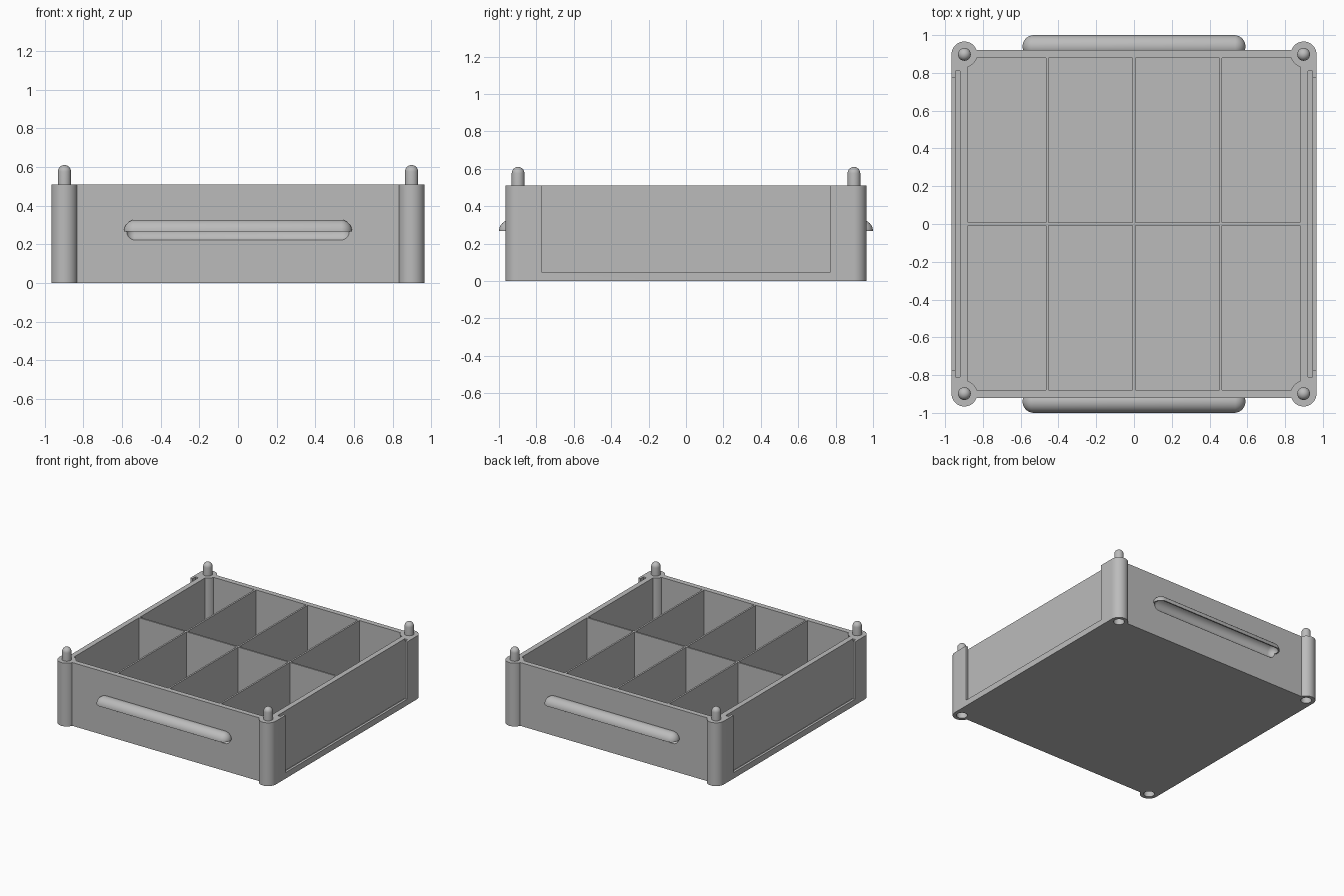
import bpy, bmesh
from math import radians, pi, cos, sin
from mathutils import Matrix, Vector

if "Cube" in bpy.data.objects:
    bpy.data.objects.remove(bpy.data.objects["Cube"], do_unlink=True)

grey = bpy.data.materials.new("mid_grey")
grey.use_nodes = True
COLOR = (0.5, 0.5, 0.5, 1)
grey.diffuse_color = COLOR
grey.node_tree.nodes["Principled BSDF"].inputs["Base Color"].default_value = COLOR

HEIGHT, POST, POST_R = 0.51, 0.898, 0.068
GRIP_Y, GRIP_Z, GRIP_HALF = 0.94, 0.267, 0.53
SIGNS = (-1, 1)


def finish(bm, name):
    bmesh.ops.recalc_face_normals(bm, faces=bm.faces)
    mesh = bpy.data.meshes.new(name)
    bm.to_mesh(mesh)
    bm.free()
    ob = bpy.data.objects.new(name, mesh)
    bpy.context.collection.objects.link(ob)
    mesh.materials.append(grey)
    return ob


def box(name, x0, x1, y0, y1, z0, z1):
    bm = bmesh.new()
    size = Matrix.Diagonal((x1 - x0, y1 - y0, z1 - z0, 1))
    mid = Vector((x0 + x1, y0 + y1, z0 + z1)) / 2
    bmesh.ops.create_cube(bm, size=1, matrix=Matrix.Translation(mid) @ size)
    return finish(bm, name)


def cylinder(name, x, y, r, z0, z1):
    bm = bmesh.new()
    bmesh.ops.create_cone(bm, cap_ends=True, segments=48, radius1=r, radius2=r,
                          depth=z1 - z0, matrix=Matrix.Translation((x, y, (z0 + z1) / 2)))
    return finish(bm, name)


def capsule(name, side, r, half_shell=False):
    """Round-ended bar along x; half_shell keeps the upper outer part only."""
    bm = bmesh.new()
    bmesh.ops.create_uvsphere(bm, u_segments=32, v_segments=17, radius=r,
                              matrix=Matrix.Rotation(pi / 2, 4, 'Y'))
    for v in bm.verts:
        v.co.x += GRIP_HALF if v.co.x > 0 else -GRIP_HALF
        v.co += Vector((0, side * GRIP_Y, GRIP_Z))
    if half_shell:
        for co, no in (((0, 0, GRIP_Z), (0, 0, -1)),
                       ((0, side * 0.915, 0), (0, -side, 0))):
            cut = bmesh.ops.bisect_plane(bm, geom=bm.verts[:] + bm.edges[:] + bm.faces[:],
                                         plane_co=co, plane_no=no, clear_outer=True)
            edges = [e for e in cut["geom_cut"] if isinstance(e, bmesh.types.BMEdge)]
            bmesh.ops.holes_fill(bm, edges=[e for e in edges if e.is_boundary])
    return finish(bm, name)


def combine(target, other, operation):
    """Apply a boolean and discard the second object."""
    bpy.context.view_layer.objects.active = target
    mod = target.modifiers.new("cut", 'BOOLEAN')
    mod.operation, mod.object, mod.solver = operation, other, 'EXACT'
    bpy.ops.object.modifier_apply(modifier=mod.name)
    bpy.data.objects.remove(other, do_unlink=True)


# Tray shell with its open interior
tray = box("tray", -0.966, 0.966, -POST, POST, 0, HEIGHT)
combine(tray, box("ends", -POST, POST, -0.92, 0.92, 0, HEIGHT), 'UNION')
combine(tray, box("cavity", -0.878, 0.878, -0.878, 0.878, 0.04, 0.7), 'DIFFERENCE')

# Corner posts with stacking sockets underneath
for sx in SIGNS:
    for sy in SIGNS:
        x, y = sx * POST, sy * POST
        combine(tray, cylinder("post", x, y, POST_R, 0, HEIGHT), 'UNION')
        combine(tray, cylinder("socket", x, y, 0.04, -0.1, 0.11), 'DIFFERENCE')

# Compartment dividers
for x in (-0.46, 0, 0.46):
    combine(tray, box("divider", x - 0.007, x + 0.007, -0.9, 0.9, 0.02, HEIGHT), 'UNION')
combine(tray, box("divider", -0.89, 0.89, -0.007, 0.007, 0.02, HEIGHT), 'UNION')

# Label slots and their open windows on both sides
for s in SIGNS:
    xs = sorted((s * 0.92, s * 0.946))
    combine(tray, box("slot", *xs, -0.81, 0.81, 0.03, 0.7), 'DIFFERENCE')
    xs = sorted((s * 0.935, s * 1.1))
    combine(tray, box("window", *xs, -0.773, 0.773, 0.048, 0.7), 'DIFFERENCE')

# Hollow pull handles with finger recesses
parts = [tray]
for s, label in ((-1, "front_handle"), (1, "back_handle")):
    combine(tray, capsule("recess", s, 0.05), 'DIFFERENCE')
    handle = capsule(label, s, 0.06, half_shell=True)
    combine(handle, capsule("hollow", s, 0.05), 'DIFFERENCE')
    parts.append(handle)

# Domed stacking pins, lathed from a half profile
PIN_R, PIN_TOP = 0.034, 0.61
for sx, side in ((-1, "right"), (1, "left")):
    for sy, end in ((-1, "front"), (1, "back")):
        bm = bmesh.new()
        dome = [(PIN_R * cos(a), PIN_TOP - PIN_R + PIN_R * sin(a))
                for a in (radians(15 * i) for i in range(7))]
        profile = [(0, HEIGHT - 0.01), (PIN_R, HEIGHT - 0.01)] + dome
        verts = [bm.verts.new((r, 0, z)) for r, z in profile]
        edges = [bm.edges.new(pair) for pair in zip(verts, verts[1:])]
        bmesh.ops.spin(bm, geom=verts + edges, cent=(0, 0, 0), axis=(0, 0, 1),
                       angle=2 * pi, steps=32)
        bmesh.ops.remove_doubles(bm, verts=bm.verts, dist=0.0005)
        bmesh.ops.translate(bm, verts=bm.verts, vec=(sx * POST, sy * POST, 0))
        parts.append(finish(bm, f"{end}_{side}_pin"))

# Smooth the round surfaces while keeping edges crisp
bpy.ops.object.select_all(action='DESELECT')
for ob in parts:
    ob.select_set(True)
bpy.context.view_layer.objects.active = tray
bpy.ops.object.shade_smooth_by_angle(angle=radians(30))
